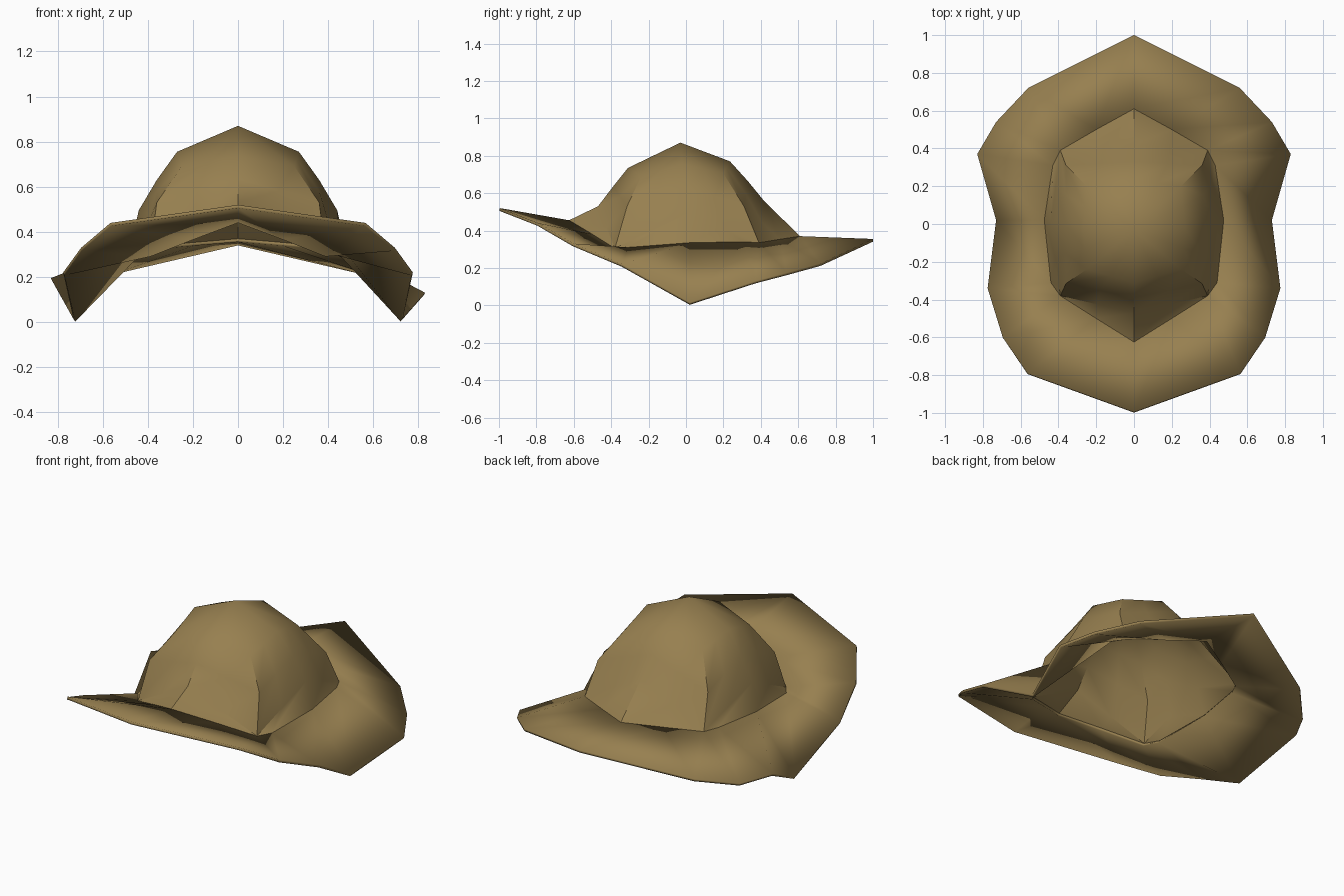
import bpy, bmesh, math
from mathutils import Vector

if "Cube" in bpy.data.objects:
    bpy.data.objects.remove(bpy.data.objects["Cube"])

felt = bpy.data.materials.new("olive_tan_felt")
felt.diffuse_color = (0.31, 0.215, 0.08, 1)
felt.use_nodes = True
felt.node_tree.nodes["Principled BSDF"].inputs["Base Color"].default_value = felt.diffuse_color


def mirrored(half):
    """Half ring (front -> +x side -> back) completed with its mirror image."""
    half = [Vector(p) for p in half]
    return half + [Vector((-p.x, p.y, p.z)) for p in half[-2:0:-1]]


def densify(pts):
    """Insert the midpoint between neighbouring points."""
    pts = [Vector(p) for p in pts]
    out = [pts[0]]
    for a, b in zip(pts, pts[1:]):
        out += [(a + b) / 2, b]
    return out


def loft(name, rings, apex=None):
    bm = bmesh.new()
    vs = [[bm.verts.new(p) for p in r] for r in rings]
    n = len(rings[0])
    for a, b in zip(vs, vs[1:]):
        for i in range(n):
            j = (i + 1) % n
            bm.faces.new((a[i], a[j], b[j], b[i]))
    if apex:
        top = bm.verts.new(apex)
        for i in range(n):
            bm.faces.new((vs[-1][i], vs[-1][(i + 1) % n], top))
    bmesh.ops.remove_doubles(bm, verts=bm.verts, dist=0.001)
    me = bpy.data.meshes.new(name)
    bm.to_mesh(me)
    bm.free()
    me.materials.append(felt)
    ob = bpy.data.objects.new(name, me)
    bpy.context.collection.objects.link(ob)
    bpy.ops.object.select_all(action='DESELECT')
    ob.select_set(True)
    bpy.context.view_layer.objects.active = ob
    bpy.ops.object.shade_smooth_by_angle(angle=math.radians(40))
    return ob


# Brim edge, curling down at the sides
edge = mirrored([(0, -0.995, 0.52), (0.565, -0.79, 0.44), (0.695, -0.6, 0.33),
                 (0.775, -0.34, 0.22), (0.73, 0.02, 0.015), (0.83, 0.37, 0.13),
                 (0.73, 0.54, 0.175), (0.56, 0.72, 0.225), (0, 1.0, 0.355)])
edge[11].z = 0.195  # the left back corner is lifted a little

# Seam where the crown meets the brim
seam_half = [(0, -0.625, 0.455), (0.2, -0.5, 0.38), (0.39, -0.38, 0.305),
             (0.44, -0.31, 0.31), (0.475, 0.02, 0.335), (0.43, 0.31, 0.34),
             (0.39, 0.39, 0.335), (0.2, 0.5, 0.353), (0, 0.61, 0.37)]
seam = mirrored(seam_half)

brim = loft("brim", [edge, seam])
mod = brim.modifiers.new("thickness", 'SOLIDIFY')
mod.thickness = 0.015
mod.offset = -1

# Crown rings: flared fold, wall, shoulder, then the apex
fold = densify([(0, -0.47, 0.53), seam_half[2], (0.44, 0.01, 0.495),
                seam_half[6], (0, 0.42, 0.555)])
wall = densify([(0, -0.39, 0.635), (0.36, -0.315, 0.53), (0.36, 0.0, 0.63),
                (0.36, 0.31, 0.53), (0, 0.33, 0.665)])
shoulder = densify([(0, -0.31, 0.735), (0.25, -0.24, 0.69), (0.27, -0.02, 0.755),
                    (0.25, 0.2, 0.705), (0, 0.235, 0.77)])
loft("crown", [seam] + [mirrored(r) for r in (fold, wall, shoulder)],
     apex=(0, -0.03, 0.87))
